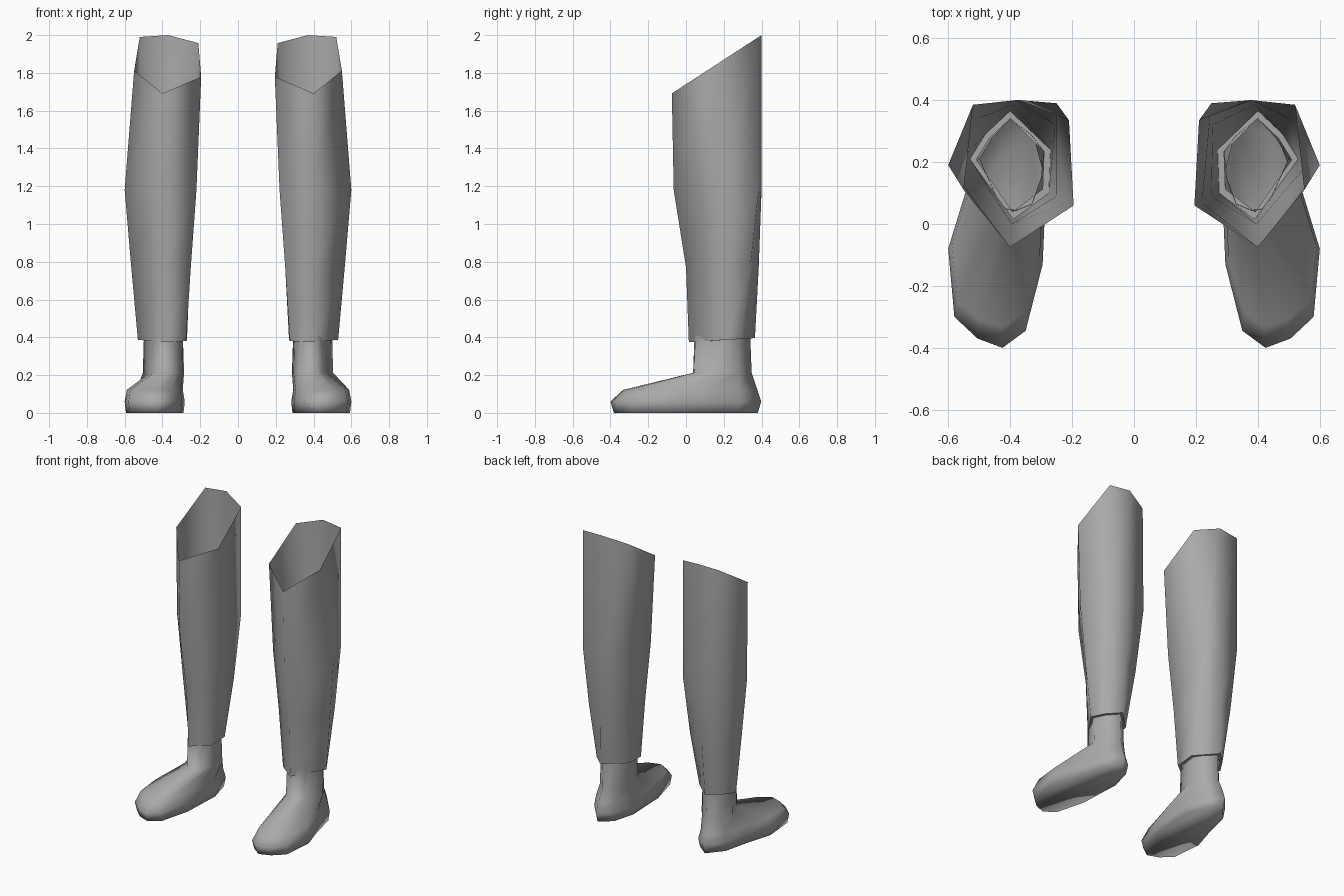
import bpy, bmesh
from math import radians

old = bpy.data.objects.get("Cube")
if old:
    bpy.data.objects.remove(old, do_unlink=True)

grey = bpy.data.materials.new("mid_grey")
grey.use_nodes = True
grey.diffuse_color = (0.4, 0.4, 0.4, 1)
grey.node_tree.nodes["Principled BSDF"].inputs["Base Color"].default_value = (0.4, 0.4, 0.4, 1)


def loft(name, rings, side, cap=False):
    """Skin a stack of equal rings; side -1 mirrors the part across x."""
    bm = bmesh.new()
    loops = [[bm.verts.new((side * x, y, z)) for x, y, z in r] for r in rings]
    n = len(loops[0])
    for low, high in zip(loops, loops[1:]):
        for i in range(n):
            j = (i + 1) % n
            face = (low[i], low[j], high[j], high[i])
            bm.faces.new(face if side > 0 else face[::-1])
    if cap:
        bm.faces.new(loops[0][::-1] if side > 0 else loops[0])
    mesh = bpy.data.meshes.new(name)
    bm.to_mesh(mesh)
    bm.free()
    mesh.materials.append(grey)
    ob = bpy.data.objects.new(name, mesh)
    bpy.context.collection.objects.link(ob)
    bpy.ops.object.select_all(action="DESELECT")
    ob.select_set(True)
    bpy.context.view_layer.objects.active = ob
    bpy.ops.object.shade_smooth_by_angle(angle=radians(88))


def at(points, z):
    return [(x, y, z) for x, y in points]


# Shin sleeve sections: front, outer, outer back, back, inner back, inner front
hem = [(.39, .015), (.53, .21), (.48, .29), (.40, .365), (.27, .24), (.275, .10)]
calf = [(.395, 0), (.565, .20), (.505, .34), (.39, .385), (.255, .32), (.25, .09)]
knee = [(.40, -.065), (.60, .19), (.52, .385), (.38, .40), (.25, .39), (.22, .07)]
brim = [(.40, -.075), (.55, .11), (.52, .385), (.37, .40), (.21, .335), (.195, .06)]
hem_ring = [(x, y, .375 + .06 * max(0, y - .015)) for x, y in hem]
brim_ring = [(x, y, 1.74 + .65 * y) for x, y in brim]
lip_ring = [(.40 + (x - .40) * .84, .19 + (y - .19) * .86, z) for x, y, z in hem_ring]

# Foot outline, starting at the toe and running round the outer side
outline = [(.425, -.40), (.505, -.37), (.58, -.30), (.60, -.08), (.545, .10), (.50, .29),
           (.41, .398), (.325, .33), (.282, .17), (.295, -.13), (.35, -.345)]
ankle = [(.38, .045), (.42, .05), (.445, .09), (.465, .135), (.498, .21), (.46, .275),
         (.40, .34), (.33, .285), (.292, .235), (.30, .15), (.33, .065)]
sole = [(.43 + (x - .43) * .96, y * .955) for x, y in outline]
upper = [(.43 + (x - .43) * .93, y * (.83 if y < 0 else .95)) for x, y in outline]
ankle_base = [(.40 + (x - .40) * 1.06, .19 + (y - .19) * 1.05) for x, y in ankle]

for word, side in (("left", 1), ("right", -1)):
    loft(word + "_shin_sleeve",
         [hem_ring, at(calf, .77), at(knee, 1.18), brim_ring], side)
    loft(word + "_sleeve_lip", [lip_ring, hem_ring], side)
    loft(word + "_foot",
         [at(sole, 0), at(outline, .06), at(upper, .122), at(ankle_base, .212), at(ankle, .41)],
         side, cap=True)
